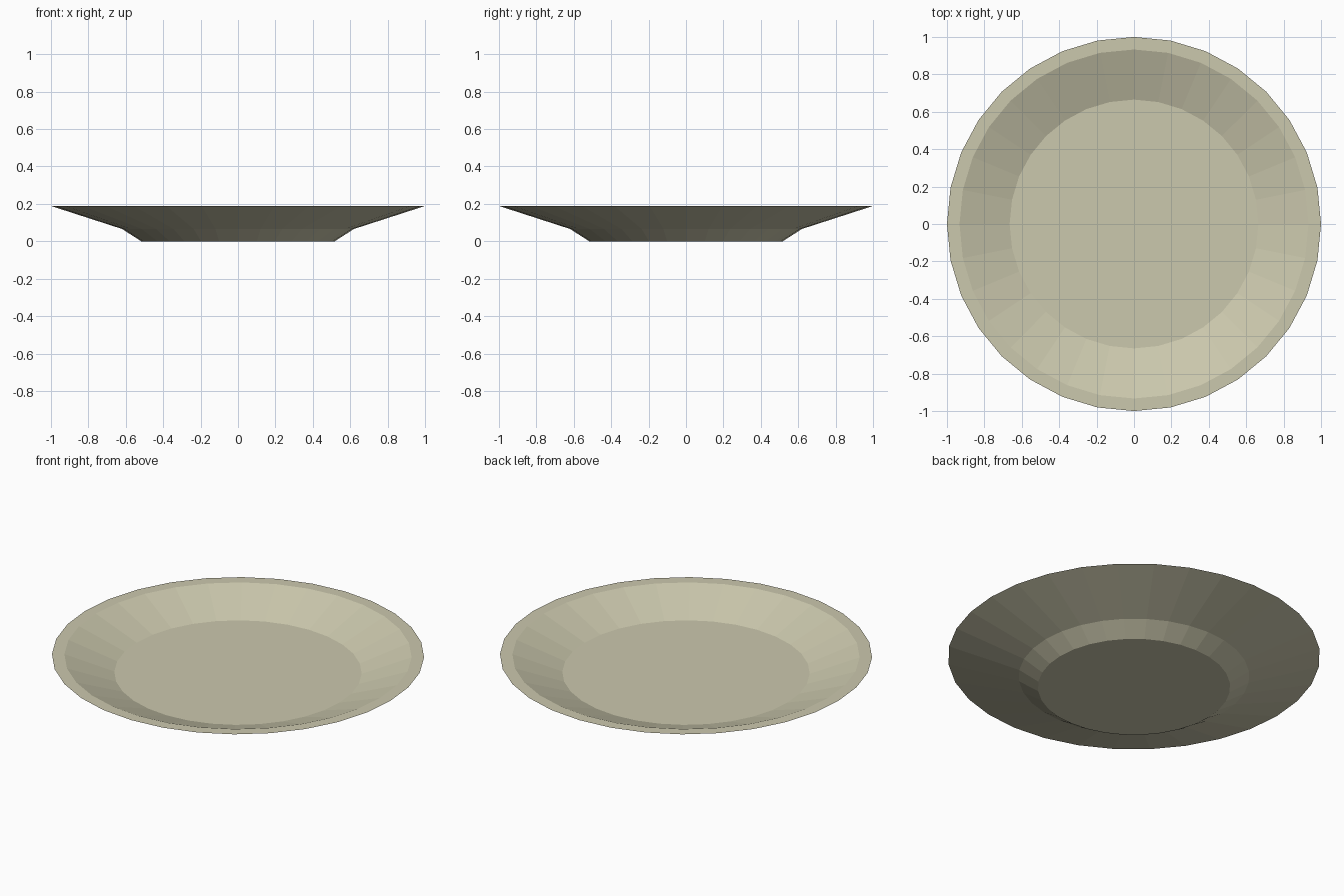
import bpy, bmesh
from math import cos, sin, tau

if "Cube" in bpy.data.objects:
    bpy.data.objects.remove(bpy.data.objects["Cube"])

SIDES = 32
# Plate cross-section (radius, height): foot, underside, rim, inner wall, floor
PROFILE = [(0.517, 0.0), (0.62, 0.066), (1.0, 0.189), (0.933, 0.189), (0.665, 0.089)]

bm = bmesh.new()
rings = [[bm.verts.new((r * cos(tau * i / SIDES), r * sin(tau * i / SIDES), z))
          for i in range(SIDES)] for r, z in PROFILE]

# Flat-sided bands between the rings
for a, b in zip(rings, rings[1:]):
    for i in range(SIDES):
        j = (i + 1) % SIDES
        bm.faces.new((a[i], a[j], b[j], b[i]))

# Foot underside and eating surface
bm.faces.new(rings[0][::-1])
bm.faces.new(rings[-1])
bmesh.ops.recalc_face_normals(bm, faces=bm.faces)

mesh = bpy.data.meshes.new("plate")
bm.to_mesh(mesh)
bm.free()
plate = bpy.data.objects.new("plate", mesh)
bpy.context.collection.objects.link(plate)

# Pale ceramic colour
glaze = bpy.data.materials.new("pale_glaze")
glaze.diffuse_color = (0.60, 0.58, 0.42, 1)
glaze.use_nodes = True
glaze.node_tree.nodes["Principled BSDF"].inputs["Base Color"].default_value = glaze.diffuse_color
mesh.materials.append(glaze)
